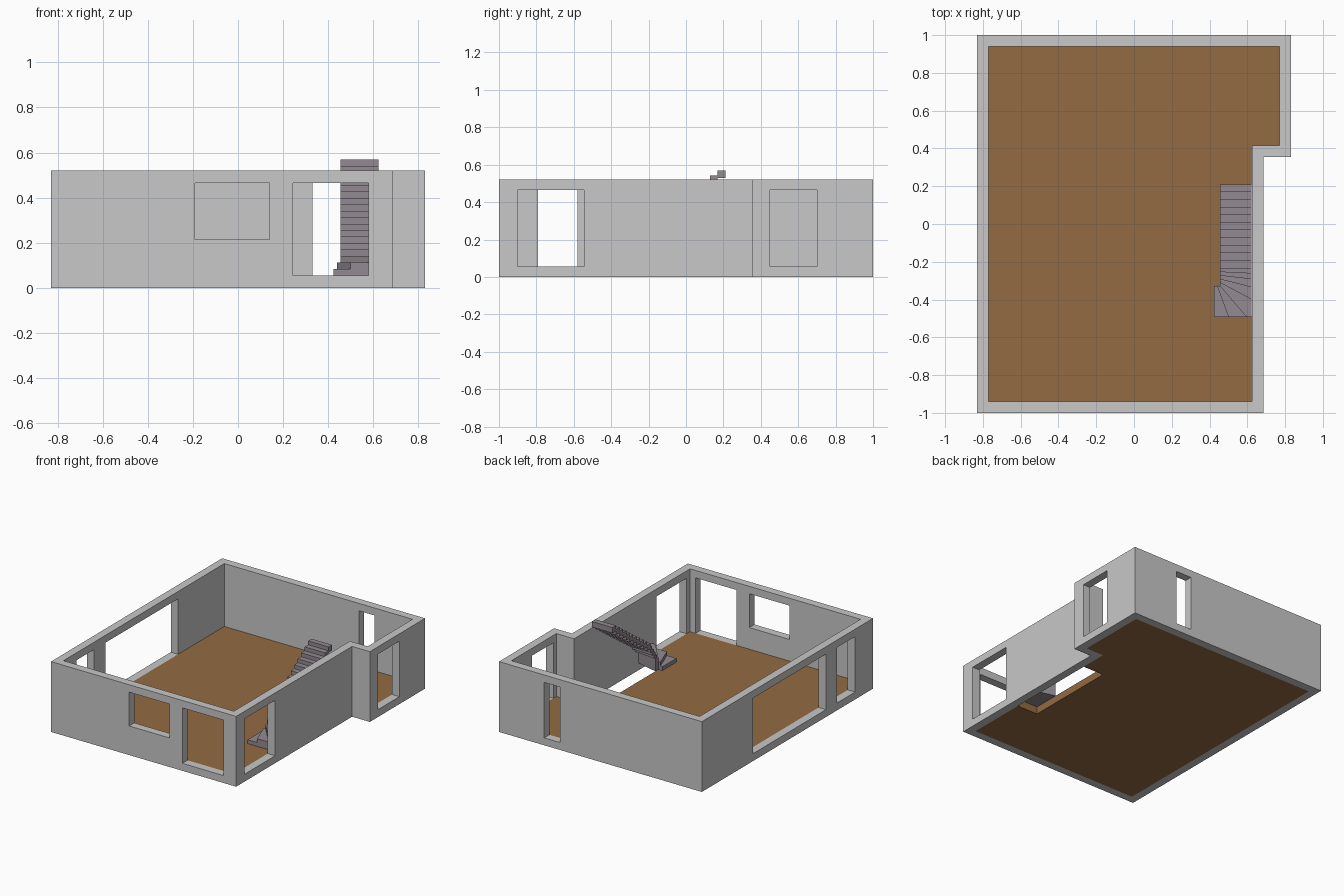
import bpy, bmesh

if "Cube" in bpy.data.objects:
    bpy.data.objects.remove(bpy.data.objects["Cube"])

WALL_H, FLOOR_Z = 0.52, 0.055


def material(name, rgb):
    m = bpy.data.materials.new(name)
    m.diffuse_color = (*rgb, 1)
    m.use_nodes = True
    m.node_tree.nodes["Principled BSDF"].inputs["Base Color"].default_value = m.diffuse_color
    return m


GREY = material("wall_grey", (0.58, 0.58, 0.58))
BROWN = material("floor_brown", (0.29, 0.147, 0.054))
STONE = material("stair_grey", (0.29, 0.255, 0.285))


def add_prism(bm, pts, z0, z1):
    """Extrude a flat outline from z0 to z1."""
    low = [bm.verts.new((x, y, z0)) for x, y in pts]
    top = [bm.verts.new((x, y, z1)) for x, y in pts]
    bm.faces.new(low[::-1])
    bm.faces.new(top)
    for i in range(len(pts)):
        j = (i + 1) % len(pts)
        bm.faces.new((low[i], low[j], top[j], top[i]))


def make(name, bm, mat):
    bmesh.ops.recalc_face_normals(bm, faces=bm.faces)
    me = bpy.data.meshes.new(name)
    bm.to_mesh(me)
    bm.free()
    ob = bpy.data.objects.new(name, me)
    me.materials.append(mat)
    bpy.context.collection.objects.link(ob)
    return ob


def rect(x0, x1, y0, y1):
    return [(x0, y0), (x1, y0), (x1, y1), (x0, y1)]


# Outer walls: L-shaped ring
outer = [(-.83, -1), (.685, -1), (.685, .355), (.83, .355), (.83, 1), (-.83, 1)]
inner = [(-.77, -.94), (.625, -.94), (.625, .415), (.77, .415), (.77, .94), (-.77, .94)]
bm = bmesh.new()
rings = [[bm.verts.new((x, y, z)) for x, y in loop]
         for loop, z in ((outer, 0), (outer, WALL_H), (inner, WALL_H), (inner, 0))]
for a in range(4):
    r, s = rings[a], rings[(a + 1) % 4]
    for i in range(6):
        j = (i + 1) % 6
        bm.faces.new((r[i], r[j], s[j], s[i]))
walls = make("walls", bm, GREY)

# Door and window openings: x range, y range, bottom
openings = [
    (-.19, .14, -1.1, -.9, .215),      # front window
    (.245, .58, -1.1, -.9, FLOOR_Z),   # front door
    (.6, .75, -.9, -.545, FLOOR_Z),    # right side, front
    (.75, .9, .45, .70, FLOOR_Z),      # right side, back
    (.33, .46, .9, 1.1, FLOOR_Z),      # back door
    (-.9, -.7, -.45, .40, FLOOR_Z),    # wide left opening
    (-.9, -.7, -.79, -.58, FLOOR_Z),   # narrow left opening
]
bm = bmesh.new()
for x0, x1, y0, y1, z0 in openings:
    add_prism(bm, rect(x0, x1, y0, y1), z0, .465)
cutter = make("opening_cutter", bm, GREY)
cutter.hide_render = True
mod = walls.modifiers.new("openings", 'BOOLEAN')
mod.operation, mod.solver, mod.object = 'DIFFERENCE', 'EXACT', cutter
bpy.context.view_layer.objects.active = walls
bpy.ops.object.modifier_apply(modifier=mod.name)
bpy.data.objects.remove(cutter)

# Floor slab with a stairwell notch along the right wall
floor_pts = [(-.77, -.94), (.625, -.94), (.625, -.49), (.455, -.49), (.455, .21),
             (.625, .21), (.625, .415), (.77, .415), (.77, .94), (-.77, .94)]
bm = bmesh.new()
add_prism(bm, floor_pts, 0, FLOOR_Z)
make("floor", bm, BROWN)

# Staircase: fanned winder steps, then a straight flight
XL, XR, YB, STEPS = .455, .623, -.492, 18
RISE = (.57 - FLOOR_Z) / STEPS
treads = [
    [(.423, YB), (.50, YB), (.44, -.328), (.423, -.328)],
    [(.50, YB), (.595, YB), (XL, -.328), (.44, -.328)],
    [(.595, YB), (XR, YB), (XR, -.40), (XL, -.31), (XL, -.328)],
]
left = [-.31, -.292, -.273, -.254, -.235]
right = [-.40, -.335, -.292, -.262, -.235]
for i in range(4):
    treads.append([(XL, left[i]), (XR, right[i]), (XR, right[i + 1]), (XL, left[i + 1])])
run = (.21 + .235) / 11
for i in range(11):
    treads.append(rect(XL, XR, -.235 + i * run, -.235 + (i + 1) * run))
bm = bmesh.new()
for k, pts in enumerate(treads):
    top = FLOOR_Z + (k + 1) * RISE
    add_prism(bm, pts, FLOOR_Z if k < 4 else top - .041, top)
make("staircase", bm, STONE)
